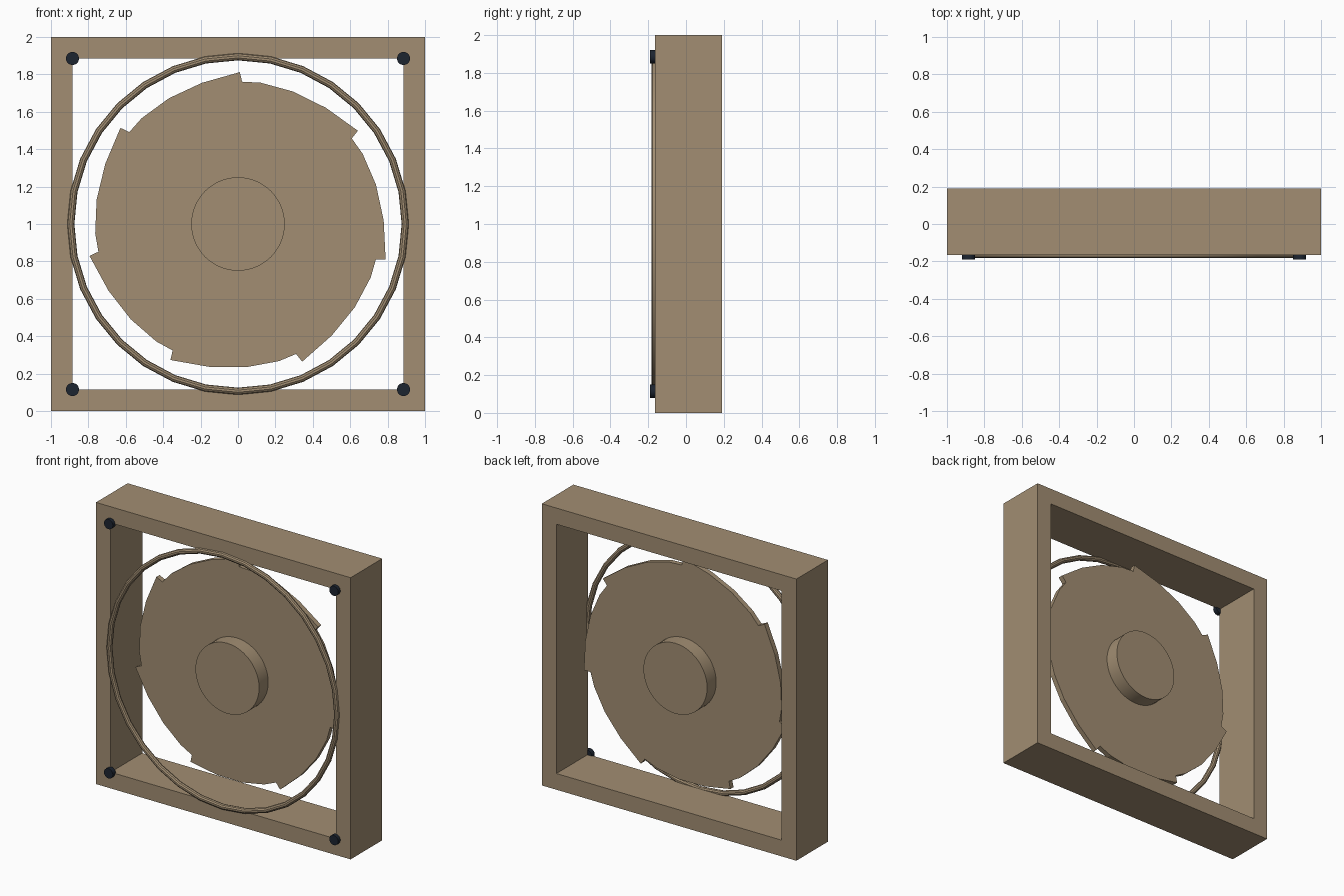
import bpy, bmesh
from math import radians, cos, sin, pi

if "Cube" in bpy.data.objects:
    bpy.data.objects.remove(bpy.data.objects["Cube"])


def material(name, rgb):
    m = bpy.data.materials.new(name)
    m.diffuse_color = (*rgb, 1)
    m.use_nodes = True
    m.node_tree.nodes["Principled BSDF"].inputs["Base Color"].default_value = m.diffuse_color
    return m


TAN = material("tan_plastic", (0.36, 0.27, 0.17))
DARK = material("dark_metal", (0.012, 0.018, 0.03))


def extrude_outline(name, points, y0, y1, mat, hole=None):
    """Prism along y from an x/z outline, or a frame if a matching hole outline is given."""
    bm = bmesh.new()
    loops = [[[bm.verts.new((x, y, z)) for x, z in pts] for y in (y0, y1)]
             for pts in ([points, hole] if hole else [points])]
    n = len(points)
    for front, back in loops:
        for i in range(n):
            j = (i + 1) % n
            bm.faces.new((front[i], front[j], back[j], back[i]))
    for k in (0, 1):
        if hole:
            a, b = loops[0][k], loops[1][k]
            for i in range(n):
                j = (i + 1) % n
                bm.faces.new((a[i], a[j], b[j], b[i]))
        else:
            bm.faces.new(loops[0][k])
    bmesh.ops.recalc_face_normals(bm, faces=bm.faces)
    me = bpy.data.meshes.new(name)
    bm.to_mesh(me)
    bm.free()
    me.materials.append(mat)
    ob = bpy.data.objects.new(name, me)
    bpy.context.collection.objects.link(ob)
    return ob


def finish(name, mat):
    ob = bpy.context.object
    ob.name = name
    ob.data.materials.append(mat)
    bpy.ops.object.shade_smooth_by_angle(angle=radians(35))
    return ob


def disc(name, x, z, y0, y1, r, sides, mat):
    bpy.ops.mesh.primitive_cylinder_add(vertices=sides, radius=r, depth=y1 - y0,
                                        location=(x, (y0 + y1) / 2, z),
                                        rotation=(pi / 2, 0, 0))
    return finish(name, mat)


def square(h):
    return [(-h, 1 - h), (h, 1 - h), (h, 1 + h), (-h, 1 + h)]


# Square housing, open front to back
extrude_outline("housing_frame", square(1), -0.165, 0.19, TAN, hole=square(0.885))

# Seven-toothed rotor plate: one tooth profile (angle offset, radius) repeated
tooth = [(0, 0.812), (15, 0.779), (29.5, 0.767), (43, 0.765), (50.5, 0.761)]
outline = []
for blade in range(7):
    for offset, r in tooth:
        a = radians(89.3 + blade * 360 / 7 + offset)
        outline.append((r * cos(a), 1 + r * sin(a)))
extrude_outline("fan_blades", outline, -0.018, 0.018, TAN)

# Central hub, sticking out on both sides of the rotor
disc("hub", 0, 1, -0.12, 0.12, 0.25, 48, TAN)

# Guard ring on the front face
bpy.ops.mesh.primitive_torus_add(major_radius=0.894, minor_radius=0.019,
                                 major_segments=32, minor_segments=10,
                                 location=(0, -0.165, 1), rotation=(pi / 2, 0, 0))
finish("guard_ring", TAN)

# Corner screws
for sx in (-1, 1):
    for sz in (-1, 1):
        disc("corner_screw", sx * 0.885, 1 + sz * 0.885, -0.19, -0.157, 0.035, 20, DARK)
